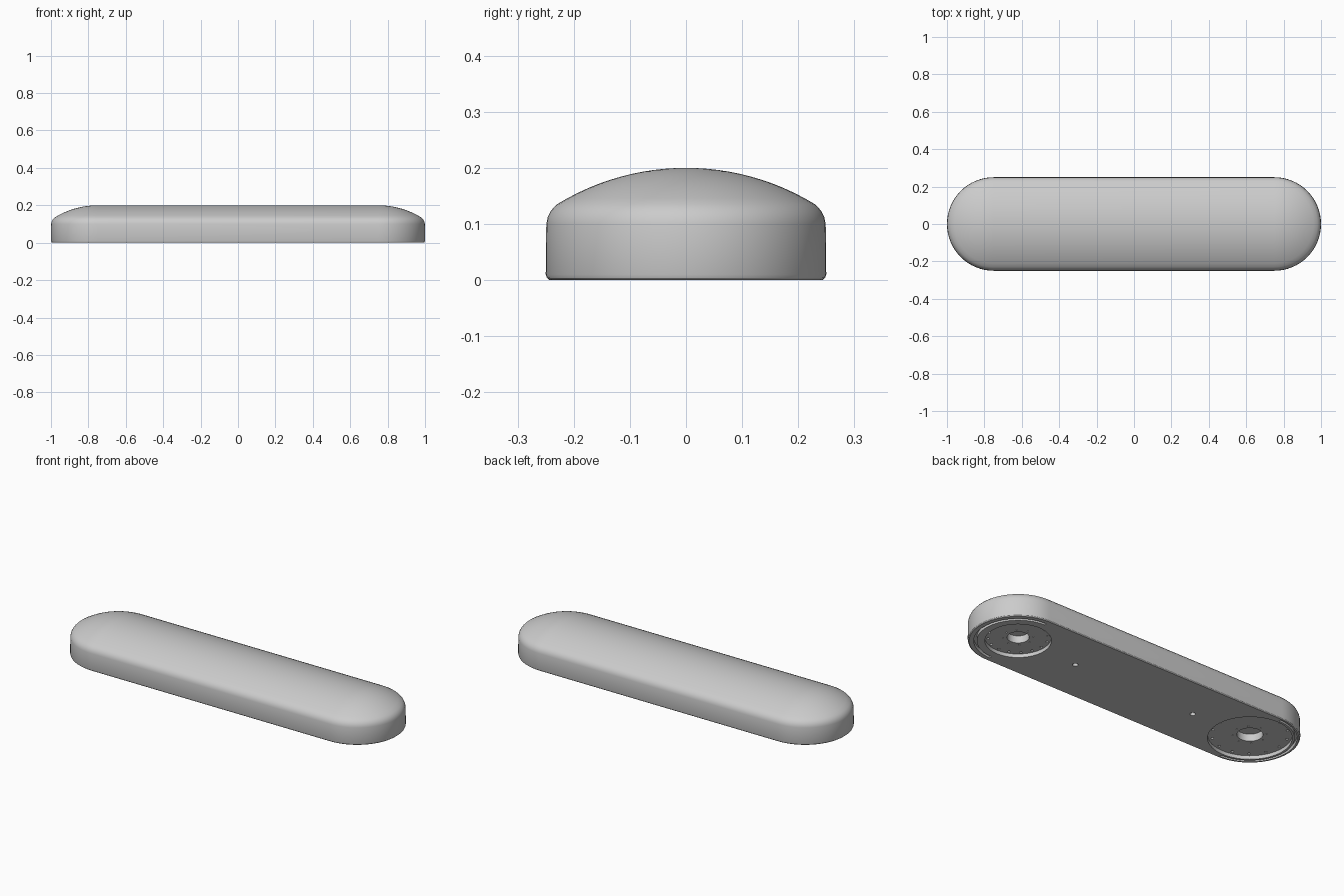
import bpy, bmesh, math

cube = bpy.data.objects.get("Cube")
if cube:
    bpy.data.objects.remove(cube, do_unlink=True)

HALF = 0.75      # distance from the middle to each joint axis
TAU = 2 * math.pi

grey = bpy.data.materials.new("light_grey")
grey.use_nodes = True
grey.diffuse_color = (0.6, 0.6, 0.6, 1)
grey.node_tree.nodes["Principled BSDF"].inputs["Base Color"].default_value = (0.6, 0.6, 0.6, 1)


def loft(bm, rings, cap_end=True):
    """Bridge equal closed loops of points and cap the ends."""
    loops = [[bm.verts.new(p) for p in ring] for ring in rings]
    n = len(loops[0])
    for a, b in zip(loops, loops[1:]):
        for i in range(n):
            j = (i + 1) % n
            bm.faces.new((a[i], a[j], b[j], b[i]))
    bm.faces.new(loops[0][::-1])
    if cap_end:
        bm.faces.new(loops[-1])


def finish(bm, name):
    bmesh.ops.remove_doubles(bm, verts=bm.verts, dist=1e-5)
    bmesh.ops.recalc_face_normals(bm, faces=bm.faces)
    mesh = bpy.data.meshes.new(name)
    bm.to_mesh(mesh)
    bm.free()
    mesh.materials.append(grey)
    obj = bpy.data.objects.new(name, mesh)
    bpy.context.collection.objects.link(obj)
    return obj


def circle(x, y, r, z, n):
    return [(x + r * math.cos(TAU * i / n), y + r * math.sin(TAU * i / n), z) for i in range(n)]


def stadium(r, z, n=32):
    pts = []
    for side, start in ((1, -math.pi / 2), (-1, math.pi / 2)):
        for i in range(n + 1):
            a = start + math.pi * i / n
            pts.append((side * HALF + r * math.cos(a), r * math.sin(a), z))
    return pts


def hole(bm, x, y, r, z0, z1, n=12):
    loft(bm, [circle(x, y, r, z0, n), circle(x, y, r, z1, n)])


def bolt_circle(bm, x, radius, count, r, z0, z1):
    for px, py, _ in circle(x, 0, radius, 0, count):
        hole(bm, px, py, r, z0, z1)


def half_groove(bm, side, inner, outer, depth):
    """Arc slot around the outer half of one rounded end."""
    rings = []
    for i in range(33):
        a = -math.pi / 2 + math.pi * i / 32
        c, s = side * math.cos(a), math.sin(a)
        rings.append([(side * HALF + r * c, r * s, z) for r, z in
                      ((inner, -0.02), (outer, -0.02), (outer, depth), (inner, depth))])
    loft(bm, rings)


# Domed shell: small bottom bevel, near-vertical wall, shoulder, shallow crown
profile = [(0.243, 0), (0.248, 0.004), (0.25, 0.01), (0.249, 0.1),
           (0.2465, 0.112), (0.2405, 0.124)]
R = 0.44
for i in range(13):
    r = 0.23 * (1 - i / 12)
    profile.append((r, 0.2 - R + math.sqrt(R * R - r * r)))
bm = bmesh.new()
loft(bm, [stadium(r, z) for r, z in profile], cap_end=False)
shell = finish(bm, "link_shell")

# Joint recesses with central bores, arc slots and two middle screw holes
# side, recess radius, bore radius, slot radii, bolt circle, bolt count
joints = ((1, 0.165, 0.055, 0.205, 0.22, 0.15, 16),
          (-1, 0.21, 0.065, 0.222, 0.234, 0.19, 14))
FLOOR, BORE = 0.02, 0.06
pockets, bolts = bmesh.new(), bmesh.new()
for side, recess, bore, inner, outer, ring, count in joints:
    x = side * HALF
    loft(pockets, [circle(x, 0, r, z, 64) for r, z in
                   ((recess, -0.02), (recess, FLOOR), (bore, FLOOR), (bore, BORE))])
    half_groove(pockets, side, inner, outer, FLOOR)
    hole(pockets, side * 0.38, 0, 0.014, -0.02, 0.03, 24)
    bolt_circle(bolts, x, ring, count, 0.007, FLOOR - 0.01, FLOOR + 0.015)
    bolt_circle(bolts, x, bore + 0.02, 8, 0.004, FLOOR - 0.01, FLOOR + 0.01)

bpy.context.view_layer.objects.active = shell
shell.select_set(True)
for name, cut in (("pocket_cutter", pockets), ("bolt_cutter", bolts)):
    cutter = finish(cut, name)
    cutter.hide_render = True
    mod = shell.modifiers.new(name, 'BOOLEAN')
    mod.operation = 'DIFFERENCE'
    mod.solver = 'EXACT'
    mod.object = cutter
    bpy.ops.object.modifier_apply(modifier=mod.name)
    bpy.data.objects.remove(cutter, do_unlink=True)

bpy.ops.object.shade_smooth_by_angle(angle=math.radians(30))
